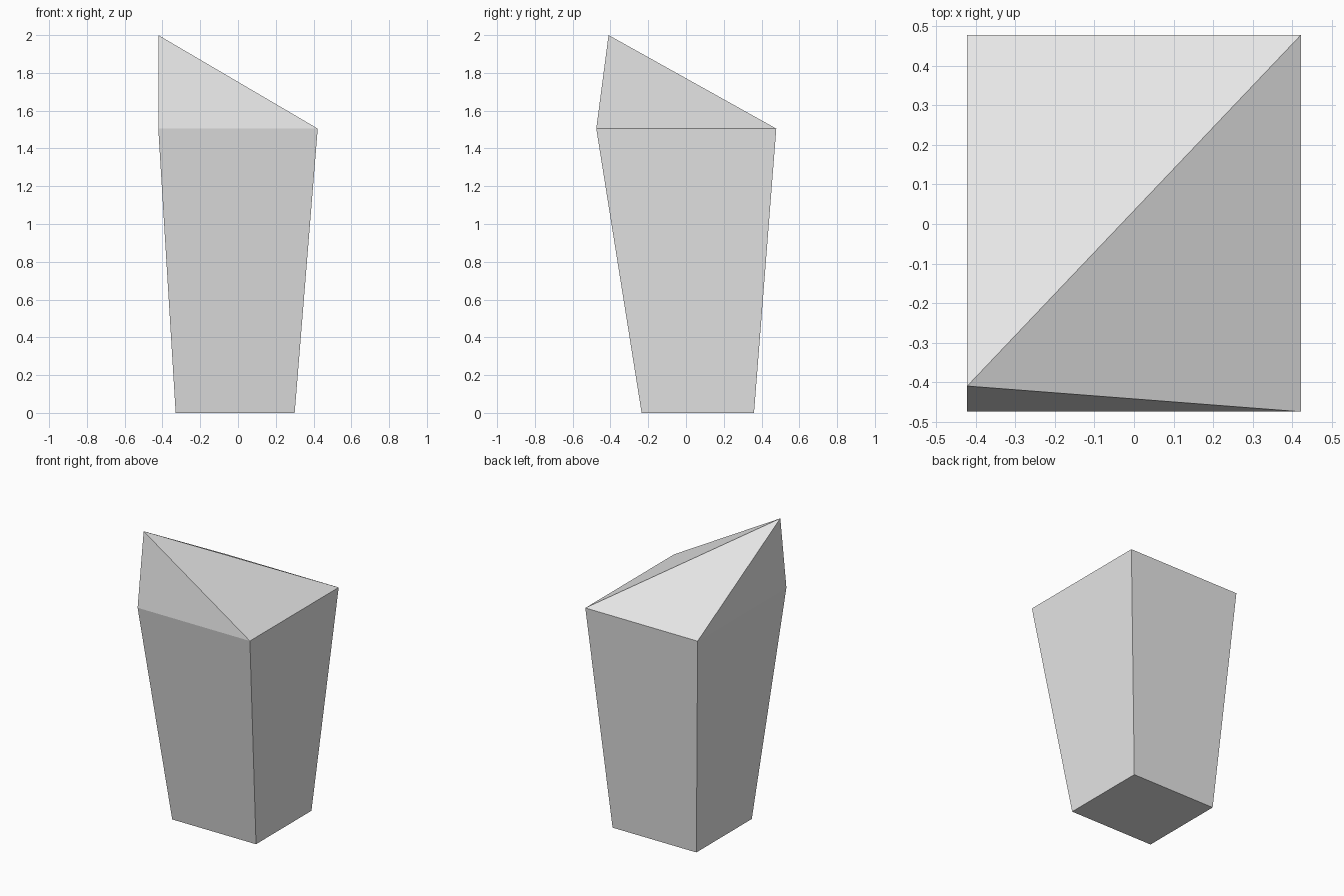
import bpy
import bmesh

cube = bpy.data.objects.get("Cube")
if cube:
    bpy.data.objects.remove(cube, do_unlink=True)


def make_material(name, colour):
    mat = bpy.data.materials.new(name)
    mat.use_nodes = True
    mat.diffuse_color = colour
    mat.node_tree.nodes["Principled BSDF"].inputs["Base Color"].default_value = colour
    return mat


def ring(bm, x0, x1, y0, y1, z):
    """Four corners of a level rectangle, counter-clockwise from above."""
    return [bm.verts.new((x, y, z)) for x, y in ((x0, y0), (x1, y0), (x1, y1), (x0, y1))]


bm = bmesh.new()

# Tapered block: small foot flaring to a wider shoulder
foot = ring(bm, -0.33, 0.30, -0.235, 0.36, 0)
shoulder = ring(bm, -0.422, 0.422, -0.475, 0.478, 1.505)
bm.faces.new(foot[::-1])

# Off-centre peak above the front right corner
peak = bm.verts.new((-0.422, -0.41, 2))
for i in range(4):
    j = (i + 1) % 4
    bm.faces.new((foot[i], foot[j], shoulder[j], shoulder[i]))
    bm.faces.new((shoulder[i], shoulder[j], peak))

bmesh.ops.recalc_face_normals(bm, faces=bm.faces)
mesh = bpy.data.meshes.new("pointed_stone_block")
bm.to_mesh(mesh)
bm.free()

mesh.materials.append(make_material("light grey", (0.8, 0.8, 0.8, 1)))
block = bpy.data.objects.new("pointed_stone_block", mesh)
bpy.context.collection.objects.link(block)
